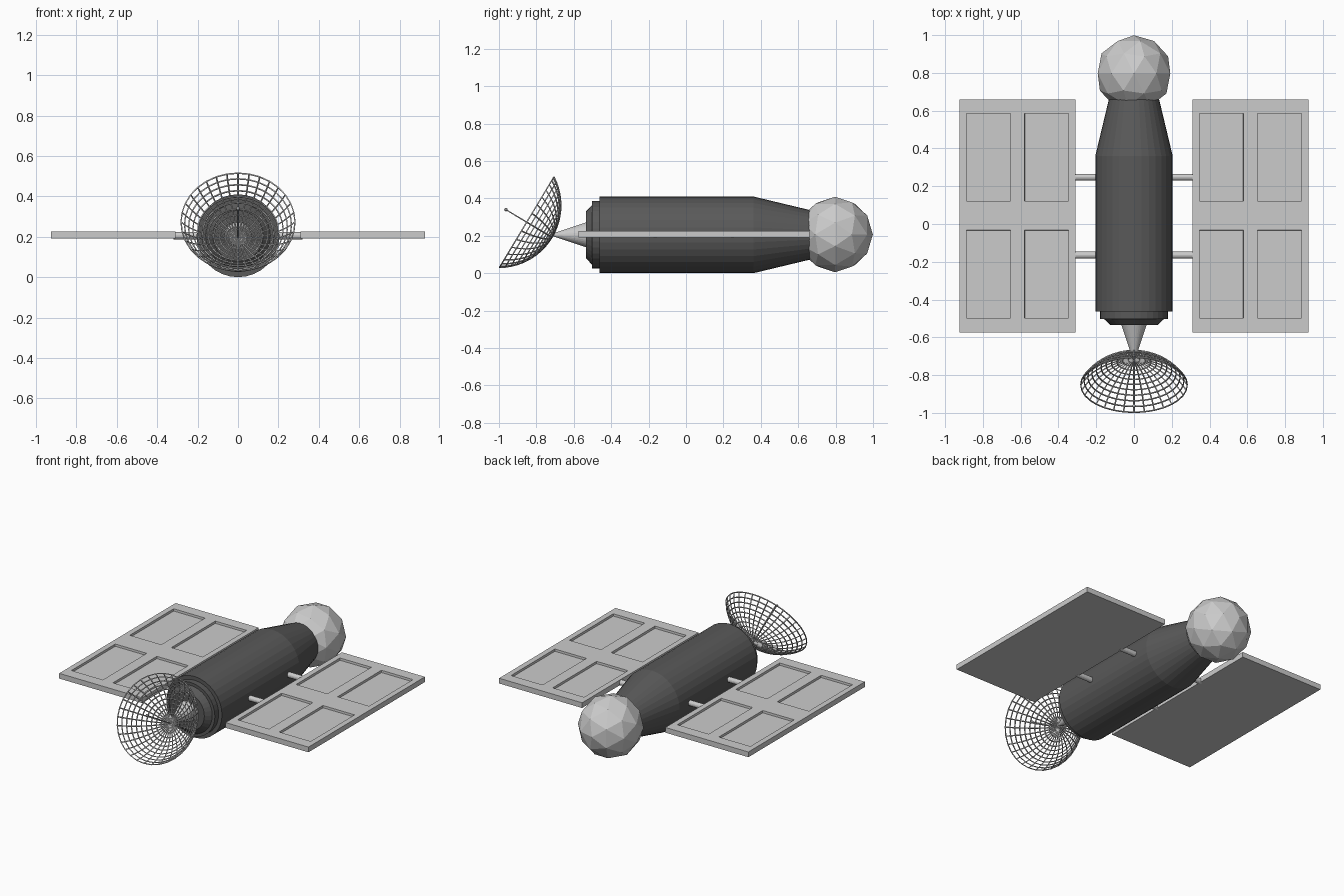
import bpy, bmesh, math
from mathutils import Matrix, Vector

if "Cube" in bpy.data.objects:
    bpy.data.objects.remove(bpy.data.objects["Cube"])

AXIS_Z = 0.205
dark = bpy.data.materials.new("dark_hull")
dark.diffuse_color = (0.1, 0.1, 0.1, 1)
dark.use_nodes = True
dark.node_tree.nodes["Principled BSDF"].inputs["Base Color"].default_value = dark.diffuse_color


def finish(bm, name, matrix=None, mat=None):
    bmesh.ops.remove_doubles(bm, verts=bm.verts, dist=1e-5)
    bmesh.ops.recalc_face_normals(bm, faces=bm.faces)
    me = bpy.data.meshes.new(name)
    bm.to_mesh(me)
    bm.free()
    ob = bpy.data.objects.new(name, me)
    bpy.context.collection.objects.link(ob)
    if matrix:
        ob.matrix_world = matrix
    if mat:
        me.materials.append(mat)
    return ob


def lathe(name, profile, sides, matrix, mat=None):
    """Revolve (position, radius) pairs around the local y axis."""
    bm = bmesh.new()
    rings = [[bm.verts.new((r * math.cos(a), y, r * math.sin(a)))
              for a in (2 * math.pi * i / sides for i in range(sides))]
             for y, r in profile]
    for a, b in zip(rings, rings[1:]):
        for i in range(sides):
            j = (i + 1) % sides
            bm.faces.new((a[i], a[j], b[j], b[i]))
    return finish(bm, name, matrix, mat)


def mirror_x(ob):
    m = ob.modifiers.new("Mirror", 'MIRROR')
    m.use_axis[0] = True


# Hull with stepped front and tapered rear, and the dish mounting cone
centre = Matrix.Translation((0, 0, AXIS_Z))
lathe("hull", [(-0.535, 0), (-0.535, 0.125), (-0.502, 0.16), (-0.502, 0.18),
               (-0.462, 0.18), (-0.462, 0.205), (0.36, 0.205),
               (0.66, 0.133), (0.66, 0)], 32, centre, dark)
lathe("mount_cone", [(-0.53, 0), (-0.53, 0.068), (-0.715, 0.006), (-0.715, 0)],
      32, centre)

# Faceted ball at the rear, pole pointing backwards
bm = bmesh.new()
bmesh.ops.create_icosphere(bm, subdivisions=2, radius=0.202)
finish(bm, "rear_ball", Matrix.Translation((0, 0.797, 0.207))
       @ Matrix.Rotation(math.radians(-90), 4, 'X'))

# Solar panels: slab with four recessed windows, mirrored
xs = [0.309, 0.346, 0.579, 0.654, 0.888, 0.925]
ys = [-0.574, -0.498, -0.033, 0.121, 0.586, 0.66]
bm = bmesh.new()
grid = [[bm.verts.new((x, y, 0.226)) for y in ys] for x in xs]
windows = []
for i in range(5):
    for j in range(5):
        f = bm.faces.new((grid[i][j], grid[i + 1][j],
                          grid[i + 1][j + 1], grid[i][j + 1]))
        if i in (1, 3) and j in (1, 3):
            windows.append(f)
rim = [e for e in bm.edges if e.is_boundary]
skirt = bmesh.ops.extrude_edge_only(bm, edges=rim)["geom"]
bmesh.ops.translate(bm, vec=(0, 0, -0.035),
                    verts=[g for g in skirt if isinstance(g, bmesh.types.BMVert)])
bmesh.ops.contextual_create(
    bm, geom=[g for g in skirt if isinstance(g, bmesh.types.BMEdge)])
bm.normal_update()
bmesh.ops.inset_individual(bm, faces=windows, thickness=0.001, depth=-0.015)
mirror_x(finish(bm, "solar_panels"))

# Struts joining panels to hull
bm = bmesh.new()
for y in (0.248, -0.164):
    bmesh.ops.create_cone(bm, cap_ends=True, segments=16, radius1=0.018,
                          radius2=0.018, depth=0.14,
                          matrix=Matrix.Translation((0.25, y, AXIS_Z))
                          @ Matrix.Rotation(math.pi / 2, 4, 'Y'))
mirror_x(finish(bm, "panel_struts"))

# Wire-mesh dish: shallow spherical cap tilted upwards
rim_r, depth, rows = 0.282, 0.157, 11
R = (rim_r ** 2 + depth ** 2) / (2 * depth)
top = math.asin(rim_r / R)
apex = Vector((0, -0.717, 0.192))
tilt = Matrix.Translation(apex) @ Matrix.Rotation(math.radians(149), 4, 'X')
cap = [(R * (1 - math.cos(top * k / rows)), R * math.sin(top * k / rows))
       for k in range(rows + 1)]
dish = lathe("dish", cap, 32, tilt)
w = dish.modifiers.new("Wire", 'WIREFRAME')
w.thickness = 0.008
w.use_boundary = True

# Feed rod with a small bead on its tip
lathe("feed_rod", [(0, 0), (0, 0.004), (0.285, 0.003), (0.285, 0)], 8, tilt)
bm = bmesh.new()
bmesh.ops.create_uvsphere(bm, u_segments=12, v_segments=8, radius=0.009)
finish(bm, "feed_tip", tilt @ Matrix.Translation((0, 0.287, 0)))
